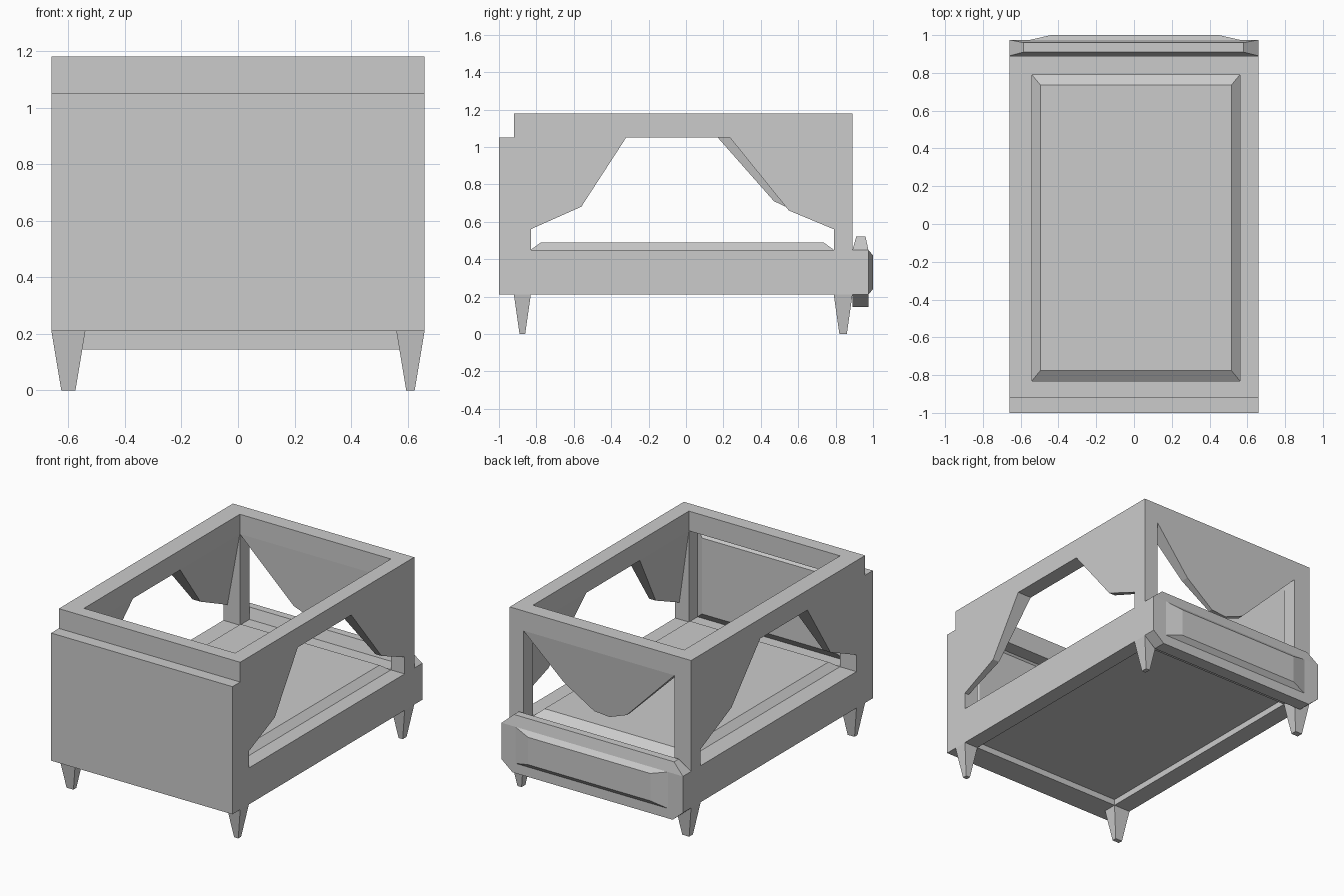
import bpy, bmesh

if "Cube" in bpy.data.objects:
    bpy.data.objects.remove(bpy.data.objects["Cube"])

# Inner limits of the frame opening
XL, XR, YF, YB = -0.54, 0.56, -0.83, 0.79


def loft(name, a, b):
    """Solid between two matching point loops, capped at both ends."""
    bm = bmesh.new()
    va = [bm.verts.new(p) for p in a]
    vb = [bm.verts.new(p) for p in b]
    n = len(a)
    bm.faces.new(va)
    bm.faces.new(vb[::-1])
    for i in range(n):
        j = (i + 1) % n
        bm.faces.new((va[j], va[i], vb[i], vb[j]))
    bmesh.ops.recalc_face_normals(bm, faces=bm.faces)
    me = bpy.data.meshes.new(name)
    bm.to_mesh(me)
    bm.free()
    ob = bpy.data.objects.new(name, me)
    bpy.context.collection.objects.link(ob)
    return ob


def rect_z(x0, x1, y0, y1, z):
    return [(x0, y0, z), (x1, y0, z), (x1, y1, z), (x0, y1, z)]


def rect_y(x0, x1, z0, z1, y):
    return [(x0, y, z0), (x1, y, z0), (x1, y, z1), (x0, y, z1)]


def cut(ob, x0, x1, y0, y1, z0, z1):
    """Subtract a box and apply the result."""
    c = loft("cutter", rect_z(x0, x1, y0, y1, z0), rect_z(x0, x1, y0, y1, z1))
    c.hide_render = True
    m = ob.modifiers.new("cut", 'BOOLEAN')
    m.operation, m.solver, m.object = 'DIFFERENCE', 'EXACT', c
    bpy.context.view_layer.objects.active = ob
    bpy.ops.object.modifier_apply(modifier=m.name)
    bpy.data.objects.remove(c)


# Bed frame with headboard wall, posts and canopy ring
side = [(-1, .21), (.89, .21), (.89, 1.18), (-.92, 1.18), (-.92, 1.05), (-1, 1.05)]
frame = loft("bed_frame", [(-.66, y, z) for y, z in side], [(.66, y, z) for y, z in side])
cut(frame, XL, XR, YF, YB, .45, 2)
cut(frame, -2, 2, YF, YB, .45, 1.05)
cut(frame, XL, XR, -.92, 2, .45, 1.05)
cut(frame, XL, XR, YF, YB, 0, .25)

# Mattress top
loft("mattress", rect_z(XL, XR, YF, YB, .45),
     rect_z(XL + .045, XR - .045, YF + .055, YB - .055, .49))

# Headboard pad on the inner wall
loft("headboard_pad", rect_y(XL, XR, .45, 1.05, -.92),
     rect_y(XL + .06, XR - .06, .50, 1.0, -.88))

# Side curtains, thinner towards the bottom
front = [(YF, 1.05), (YF, .56), (-.56, .68), (-.32, 1.05)]
back_right = [(YB, 1.05), (.235, 1.05), (.55, .66), (YB, .56)]
back_left = [(YB, 1.05), (.17, 1.05), (.47, .71), (YB, .56)]
for label, s, top, profiles in (("right", 1, XR, (front, back_right)),
                                ("left", -1, XL, (front, back_left))):
    for part, prof in zip(("front", "back"), profiles):
        slope = (s * .63 - top) / .49
        loft(f"{part}_{label}_curtain", [(s * .66, y, z) for y, z in prof],
             [(top + slope * (1.05 - z), y, z) for y, z in prof])

# Swag hanging at the foot end
swag = [(.56, 1.05), (.29, .77), (.08, .63), (-.03, .62), (-.16, .67), (-.54, 1.05)]
loft("foot_swag", [(x, .89 - .12 * (1.05 - z), z) for x, z in swag],
     [(x, YB + .05 * (1.05 - z), z) for x, z in swag])

# Footboard with tapered top, tapered bottom and bevelled panel
loft("footboard", rect_z(-.66, .66, .89, .975, .21), rect_z(-.66, .66, .89, .975, .45))
loft("footboard_cap", rect_z(-.66, .66, .89, .975, .45), rect_z(-.585, .58, .91, .96, .52))
loft("footboard_base", rect_z(-.66, .66, .89, .975, .21), rect_z(-.585, .58, .89, .975, .145))
loft("footboard_panel", rect_y(-.55, .56, .21, .45, .975), rect_y(-.44, .45, .24, .42, 1.0))

# Tapered legs
for xn, x0, x1 in (("left", -.66, XL), ("right", XR, .66)):
    for yn, y0, y1 in (("front", -.92, YF), ("back", YB, .89)):
        loft(f"{yn}_{xn}_leg", rect_z(x0, x1, y0, y1, .21),
             rect_z(x0 + .035, x1 - .035, y0 + .03, y1 - .03, 0))
